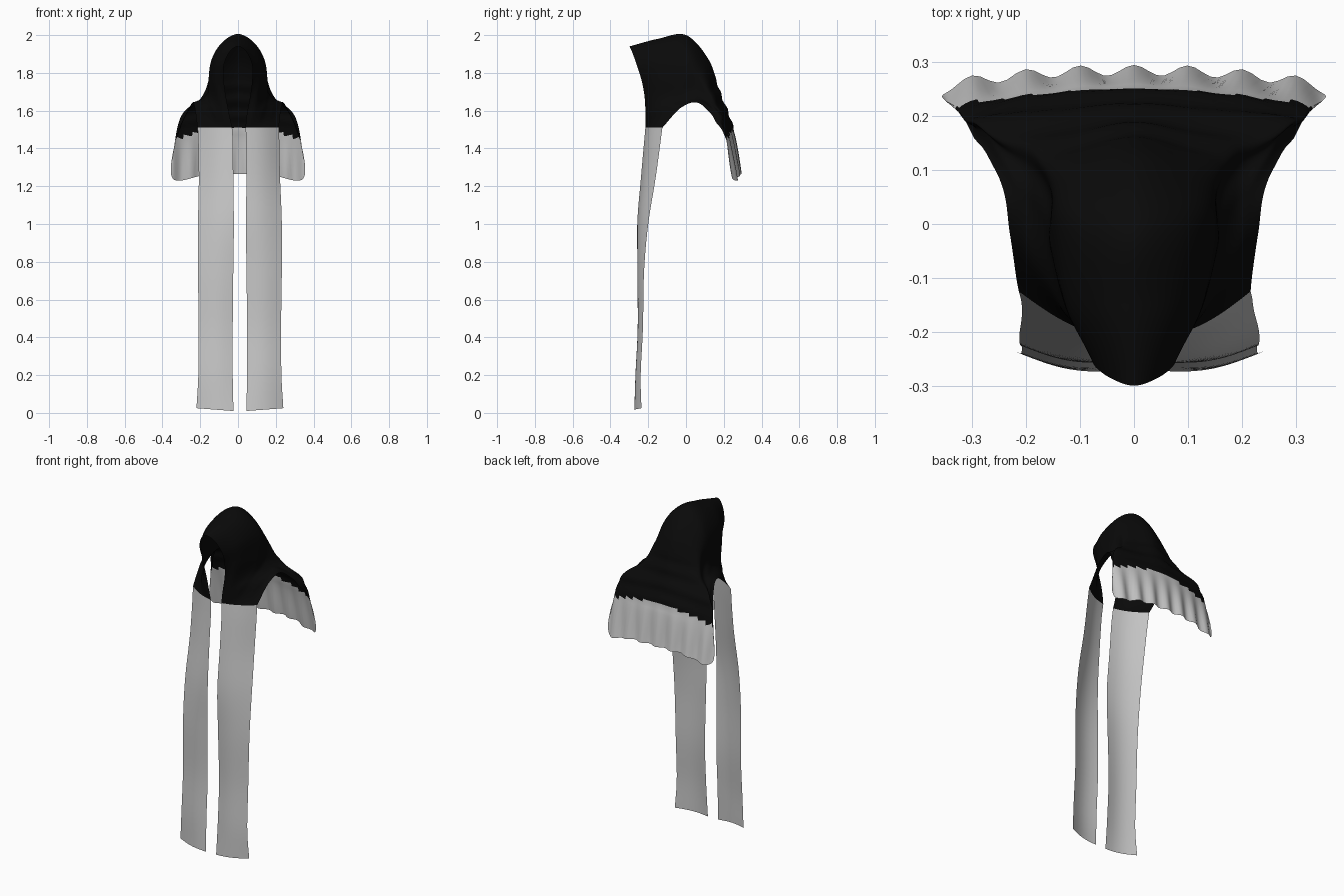
import bpy
import math
from mathutils import Vector

cube = bpy.data.objects.get("Cube")
if cube:
    bpy.data.objects.remove(cube, do_unlink=True)


def make_material(name, value):
    mat = bpy.data.materials.new(name)
    mat.use_nodes = True
    colour = (value, value, value, 1)
    mat.diffuse_color = colour
    bsdf = mat.node_tree.nodes["Principled BSDF"]
    bsdf.inputs["Base Color"].default_value = colour
    bsdf.inputs["Roughness"].default_value = 0.9
    return mat


black_cloth = make_material("black cloth", 0.003)
grey_cloth = make_material("grey cloth", 0.58)


def spline(points, steps):
    """Smooth curve through the points (Catmull-Rom)."""
    pts = [points[0] * 2 - points[1]] + points + [points[-1] * 2 - points[-2]]
    result = []
    for a, b, c, d in zip(pts, pts[1:], pts[2:], pts[3:]):
        for i in range(steps):
            t = i / steps
            result.append(0.5 * (2 * b + (c - a) * t
                                 + (2 * a - 5 * b + 4 * c - d) * t ** 2
                                 + (3 * b - a - 3 * c + d) * t ** 3))
    return result + [points[-1].copy()]


def fade(value, start, end):
    t = min(1, max(0, (value - start) / (end - start)))
    return t * t * (3 - 2 * t)


def drape(p):
    """Soft folds in the cape and a slight sideways hang in the panels."""
    p = p.copy()
    back = fade(p.y, 0.08, 0.18)
    hem = back * fade(p.z, 1.55, 1.27)
    wrinkle = back * fade(p.z, 1.45, 1.55) * fade(p.z, 1.8, 1.7)
    p.y += 0.010 * hem * math.cos(p.x * math.tau / 0.1)
    p.y += 0.005 * wrinkle * math.sin(p.z * 75 + abs(p.x) * 8)
    p.x += 0.010 * fade(p.y, -0.08, -0.2) * fade(p.z, 1.6, 1.4)
    return p


def cloth_sheet(name, rows, steps, colour_rule):
    """Loft a sheet of cloth through rows of control points."""
    across = [spline(row, steps) for row in rows]
    grid = list(zip(*[spline(list(col), steps) for col in zip(*across)]))
    width = len(grid[0])
    verts = [drape(p) for line in grid for p in line]
    faces = [(r * width + c, r * width + c + 1,
              (r + 1) * width + c + 1, (r + 1) * width + c)
             for r in range(len(grid) - 1) for c in range(width - 1)]
    mesh = bpy.data.meshes.new(name)
    mesh.from_pydata(verts, [], faces)
    mesh.materials.append(black_cloth)
    mesh.materials.append(grey_cloth)
    for poly in mesh.polygons:
        poly.use_smooth = True
        poly.material_index = colour_rule(poly.center)
    obj = bpy.data.objects.new(name, mesh)
    bpy.context.collection.objects.link(obj)
    return obj


# Hood lines in hundredths, each running from the face opening to the outer edge
HOOD = [
    [(0, -30, 194), (0, -15, 198), (0, 0, 200), (0, 12, 187),
     (0, 18, 170), (0, 25, 151), (0, 28.5, 126.5)],
    [(4.5, -28.5, 191), (7, -15, 195), (8.5, 0, 195.5), (9, 10, 184),
     (10, 16, 169), (14, 24, 151), (17, 28, 126)],
    [(7.5, -26, 184), (12, -15, 187), (14, 0, 187), (15, 8, 178),
     (19, 14, 167), (30, 20, 155), (34.5, 25.5, 124)],
    [(7.5, -23.5, 176), (12.5, -16, 177), (15.5, -3, 176), (15.5, 5, 171),
     (19, 10, 166), (27, 16, 159), (32.8, 21.2, 145)],
    [(6.5, -22, 168), (11, -18, 169), (15, -7, 169), (16.5, 0, 168),
     (19, 4, 166), (22, 7, 165), (25, 8.5, 163)],
    [(5, -21.5, 160), (9, -20, 160), (13, -16, 161), (16, -11, 162),
     (19, -7, 162), (21, -4, 162), (23, -2, 162)],
]

# Panel rows: height, inner x, outer x, inner y, outer y
PANEL = [
    (1.51, 0.035, 0.215, -0.215, -0.125),
    (1.25, 0.035, 0.215, -0.238, -0.160),
    (1.00, 0.032, 0.222, -0.258, -0.200),
    (0.75, 0.035, 0.222, -0.255, -0.222),
    (0.45, 0.038, 0.218, -0.250, -0.228),
    (0.20, 0.038, 0.220, -0.262, -0.240),
    (0.01, 0.034, 0.230, -0.272, -0.236),
]


def panel_row(z, x_in, x_out, y_in, y_out):
    row = []
    for i in range(7):
        t = i / 6
        bulge = 0.015 * math.sin(math.pi * t)
        row.append(Vector((x_in + (x_out - x_in) * t,
                           y_in + (y_out - y_in) * t - bulge,
                           z + 0.015 * t * fade(z, 0.2, 0))))
    return row


def mirrored(row):
    return [Vector((-p.x, p.y, p.z)) for p in row]


half_hood = [[Vector(p) / 100 for p in row] for row in HOOD]
panel_rows = [panel_row(*row) for row in PANEL]
half_hood.append(panel_rows[0])


# Hood and shoulder cape: black above, grey along the hem at the back
def hood_colour(c):
    edge = 1.505 - 0.055 * (c.x / 0.33) ** 2
    return 1 if c.y > 0.05 and c.z < edge else 0


full_hood = [mirrored(row) for row in reversed(half_hood[1:])] + half_hood
cloth_sheet("hood_and_cape", full_hood, 12, hood_colour)

# Long hanging front panels
cloth_sheet("left_front_panel", panel_rows, 6, lambda c: 1)
cloth_sheet("right_front_panel", [mirrored(r) for r in panel_rows], 6, lambda c: 1)
